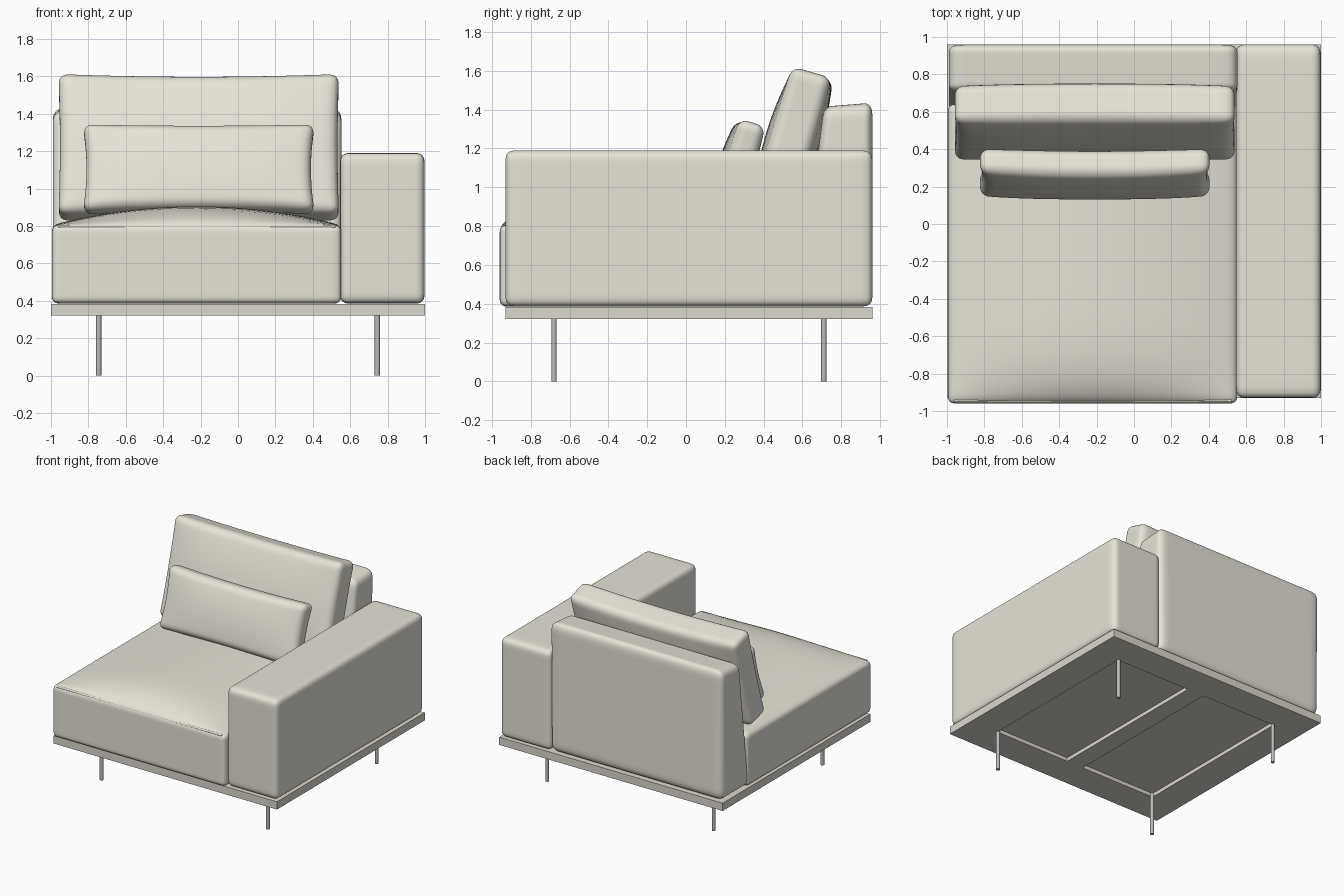
import bpy, bmesh, math
from mathutils import Vector, Matrix

if "Cube" in bpy.data.objects:
    bpy.data.objects.remove(bpy.data.objects["Cube"])


def material(name, rgb):
    m = bpy.data.materials.new(name)
    m.diffuse_color = (*rgb, 1)
    m.use_nodes = True
    m.node_tree.nodes["Principled BSDF"].inputs["Base Color"].default_value = m.diffuse_color
    return m


FABRIC = material("cream_fabric", (0.80, 0.77, 0.68))
TRIM = material("base_finish", (0.72, 0.69, 0.61))
METAL = material("leg_metal", (0.5, 0.5, 0.5))


def finish(name, bm, mat, smooth=True):
    bmesh.ops.recalc_face_normals(bm, faces=bm.faces)
    me = bpy.data.meshes.new(name)
    bm.to_mesh(me)
    bm.free()
    for p in me.polygons:
        p.use_smooth = smooth
    me.materials.append(mat)
    ob = bpy.data.objects.new(name, me)
    bpy.context.collection.objects.link(ob)
    return ob


def soft_box(name, lo, hi, r, deform=None, tilt=0.0, cuts=25):
    """Rounded box; deform(p, u) bends a local point p given u in -1..1."""
    lo, hi = Vector(lo), Vector(hi)
    mid, half = (lo + hi) / 2, (hi - lo) / 2
    turn = Matrix.Rotation(-math.radians(tilt), 3, 'X')
    bm = bmesh.new()
    bmesh.ops.create_cube(bm, size=2)
    bmesh.ops.subdivide_edges(bm, edges=bm.edges[:], cuts=cuts, use_grid_fill=True)
    for v in bm.verts:
        # vertices crowd toward the edges so that the rounding is smooth
        p = Vector([math.sin(c * math.pi / 2) * h for c, h in zip(v.co, half)])
        core = Vector([max(-h + r, min(h - r, c)) for c, h in zip(p, half)])
        p = core + (p - core).normalized() * r
        u = Vector([c / h for c, h in zip(p, half)])
        if deform:
            p = deform(p, u)
        v.co = turn @ p + mid
    return finish(name, bm, FABRIC)


def crown_seat(p, u):
    if u.z > 0:
        rise = max(0, 1 - u.x ** 2) * max(0, 1 - u.y ** 6)
        if u.y > 0:
            rise = max(0, 1 - u.x ** 2)
        p.z += 0.1 * u.z * rise
    return p


def slope_back(p, u):
    # front face leans back toward the top, top dips slightly forward
    p.y += (1 - u.y) / 2 * (u.z + 1) / 2 * 0.13
    p.z -= max(0, u.z) * (1 - u.y) * 0.01
    return p


def plump(front, back, pinch, sag, bend):
    def f(p, u):
        belly = max(0, 1 - u.x ** 4) * max(0, 1 - u.z ** 2)
        p.y += u.y * belly * (front if u.y < 0 else back)
        p.y -= bend * (1 - u.x ** 2)
        p.x -= pinch * u.x * (1 - u.z ** 2)
        p.z -= sag * u.z * (1 - u.x ** 2)
        return p
    return f


# upholstered parts
soft_box("seat", (-0.995, -0.96, 0.385), (0.552, 0.64, 0.805), 0.035, crown_seat)
soft_box("arm", (0.545, -0.93, 0.385), (0.998, 0.96, 1.19), 0.045)
soft_box("backrest", (-0.99, 0.58, 0.385), (0.553, 0.96, 1.435), 0.06, slope_back)
soft_box("back_cushion", (-0.96, 0.435, 0.83), (0.54, 0.645, 1.61), 0.05,
         plump(0.045, 0.03, 0.008, 0.012, -0.012), 16)
soft_box("lumbar_pillow", (-0.83, 0.205, 0.86), (0.41, 0.345, 1.345), 0.05,
         plump(0.025, 0.02, 0.02, 0.012, 0.015), 17)


def rod(name, a, b, r, mat, sides=16):
    a, b = Vector(a), Vector(b)
    bm = bmesh.new()
    m = Matrix.Translation((a + b) / 2) @ (b - a).to_track_quat('Z', 'Y').to_matrix().to_4x4()
    bmesh.ops.create_cone(bm, cap_ends=True, segments=sides, radius1=r, radius2=r,
                          depth=(b - a).length, matrix=m)
    ob = finish(name, bm, mat, False)
    bpy.context.view_layer.objects.active = ob
    ob.select_set(True)
    bpy.ops.object.shade_smooth_by_angle()
    ob.select_set(False)


# seam piping on the front edge of the seat
rod("seat_piping", (-0.96, -0.945, 0.797), (0.52, -0.945, 0.797), 0.008, FABRIC)


def block(name, x0, x1, y0, y1, z0, z1):
    bm = bmesh.new()
    bmesh.ops.create_cube(bm, size=1)
    for v in bm.verts:
        v.co = (x1 if v.co.x > 0 else x0, y1 if v.co.y > 0 else y0, z1 if v.co.z > 0 else z0)
    return finish(name, bm, TRIM, False)


# base platform with two shallow pockets underneath
base = block("base", -1, 1, -0.93, 0.96, 0.32, 0.383)
for side, (x0, x1) in {"left": (-0.75, -0.075), "right": (0.075, 0.75)}.items():
    cutter = block(side + "_pocket_cutter", x0, x1, -0.68, 0.71, 0.25, 0.35)
    cutter.hide_render = True
    cutter.hide_set(True)
    mod = base.modifiers.new(side + "_pocket", 'BOOLEAN')
    mod.operation, mod.object, mod.solver = 'DIFFERENCE', cutter, 'EXACT'

# slim legs
for sx, side in ((-1, "left"), (1, "right")):
    for y, end in ((-0.68, "front"), (0.71, "back")):
        rod(f"{end}_{side}_leg", (sx * 0.745, y, 0), (sx * 0.745, y, 0.35), 0.014, METAL)
